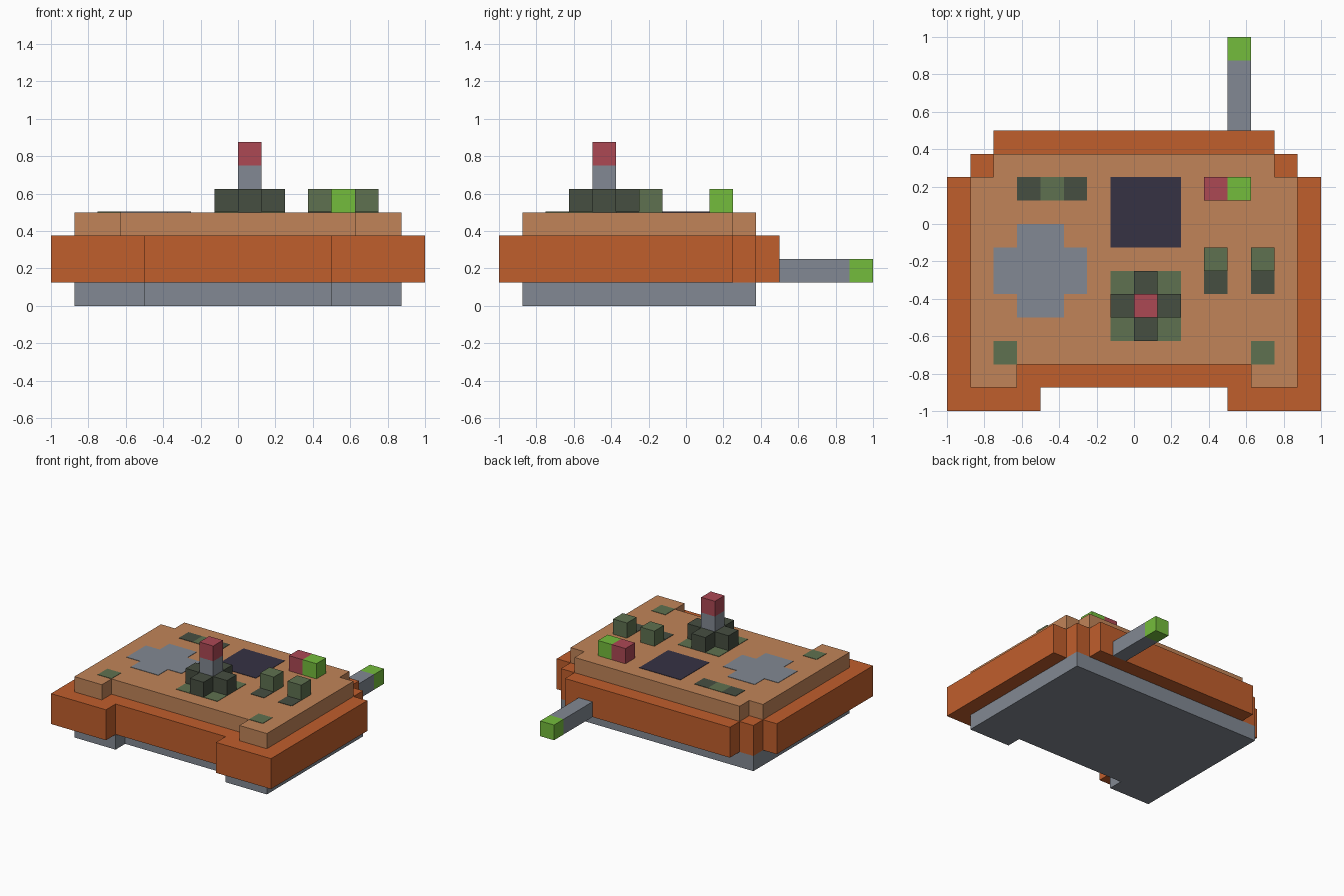
import bpy
import bmesh

if "Cube" in bpy.data.objects:
    bpy.data.objects.remove(bpy.data.objects["Cube"], do_unlink=True)

U = 0.125        # one block; all plan coordinates below are in blocks
PLATE = 0.024    # inlay thickness in blocks (0.003 units)


def make_material(name, rgb):
    linear = [((c / 255 + 0.055) / 1.055) ** 2.4 for c in rgb]
    mat = bpy.data.materials.new(name)
    mat.use_nodes = True
    mat.diffuse_color = (*linear, 1)
    bsdf = mat.node_tree.nodes["Principled BSDF"]
    bsdf.inputs["Base Color"].default_value = (*linear, 1)
    bsdf.inputs["Roughness"].default_value = 0.8
    return mat


orange = make_material("burnt orange", (192, 94, 44))
tan = make_material("tan", (193, 132, 88))
grey = make_material("steel grey", (130, 137, 147))
navy = make_material("dark navy", (54, 50, 68))
dark = make_material("dark olive", (70, 78, 65))
olive = make_material("olive green", (95, 113, 80))
lime = make_material("lime green", (116, 188, 60))
red = make_material("muted red", (172, 72, 84))


def prism(name, outline, z0, z1, mat):
    """Extrude a counter-clockwise plan outline from z0 to z1."""
    bm = bmesh.new()
    bottom = bm.faces.new([bm.verts.new((x * U, y * U, z0 * U)) for x, y in outline])
    top = bmesh.ops.extrude_face_region(bm, geom=[bottom], use_keep_orig=True)["geom"]
    for v in top:
        if isinstance(v, bmesh.types.BMVert):
            v.co.z = z1 * U
    bmesh.ops.recalc_face_normals(bm, faces=bm.faces)
    mesh = bpy.data.meshes.new(name)
    bm.to_mesh(mesh)
    bm.free()
    mesh.materials.append(mat)
    obj = bpy.data.objects.new(name, mesh)
    bpy.context.collection.objects.link(obj)
    return obj


def mirrored(half):
    """Complete an outline given for +x, front to back."""
    return half + [(-x, y) for x, y in reversed(half)]


def box(name, x, y, z0, z1, mat, w=1, d=1):
    return prism(name, [(x, y), (x + w, y), (x + w, y + d), (x, y + d)], z0, z1, mat)


def inlay(name, x, y, mat, w=1, d=1):
    return box(name, x, y, 4, 4 + PLATE, mat, w, d)


def plus(x, y, a, b):
    """Plus outline centred on x, y with arm half-width a and reach b, c in y."""
    pts = [(a, -b), (a, -a), (b, -a), (b, a), (a, a), (a, b)]
    return [(x + px, y + py) for px, py in mirrored(pts)]


# Casing layers
prism("base", mirrored([(4, -6), (4, -7), (7, -7), (7, 3)]), 0, 1, grey)
prism("body", mirrored([(4, -7), (4, -8), (8, -8), (8, 2), (7, 2), (7, 3), (6, 3), (6, 4)]),
      1, 3, orange)
prism("top_panel", mirrored([(5, -6), (5, -7), (7, -7), (7, 2), (6, 2), (6, 3)]), 3, 4, tan)

# Cable at the back
box("cable", 4, 4, 1, 2, grey, d=3)
box("cable_plug", 4, 7, 1, 2, lime)

# Flat inlays on the panel
inlay("screen", -1, -1, navy, 3, 3)
prism("direction_pad", plus(-4, -2, 1, 2), 4, 4 + PLATE, grey)
for i, mat in enumerate((dark, olive, dark)):
    inlay(f"indicator_{i + 1}", -5 + i, 1, mat)
for side, x in (("right", -6), ("left", 5)):
    inlay(f"corner_screw_{side}", x, -6, olive)

# Joystick: corner inlays, raised collar, stick and knob
for x in (-1, 1):
    for y in (-5, -3):
        inlay("joystick_corner", x, y, olive)
prism("joystick_collar", plus(0.5, -3.5, 0.5, 1.5), 4, 5, dark)
box("joystick_stick", 0, -4, 5, 6, grey)
box("joystick_knob", 0, -4, 6, 7, red)

# Raised buttons
box("red_button", 3, 1, 4, 5, red)
box("green_button", 4, 1, 4, 5, lime)
for side, x in (("inner", 3), ("outer", 5)):
    box(f"switch_{side}", x, -2, 4, 5, olive)
    inlay(f"switch_slot_{side}", x, -3, dark)
